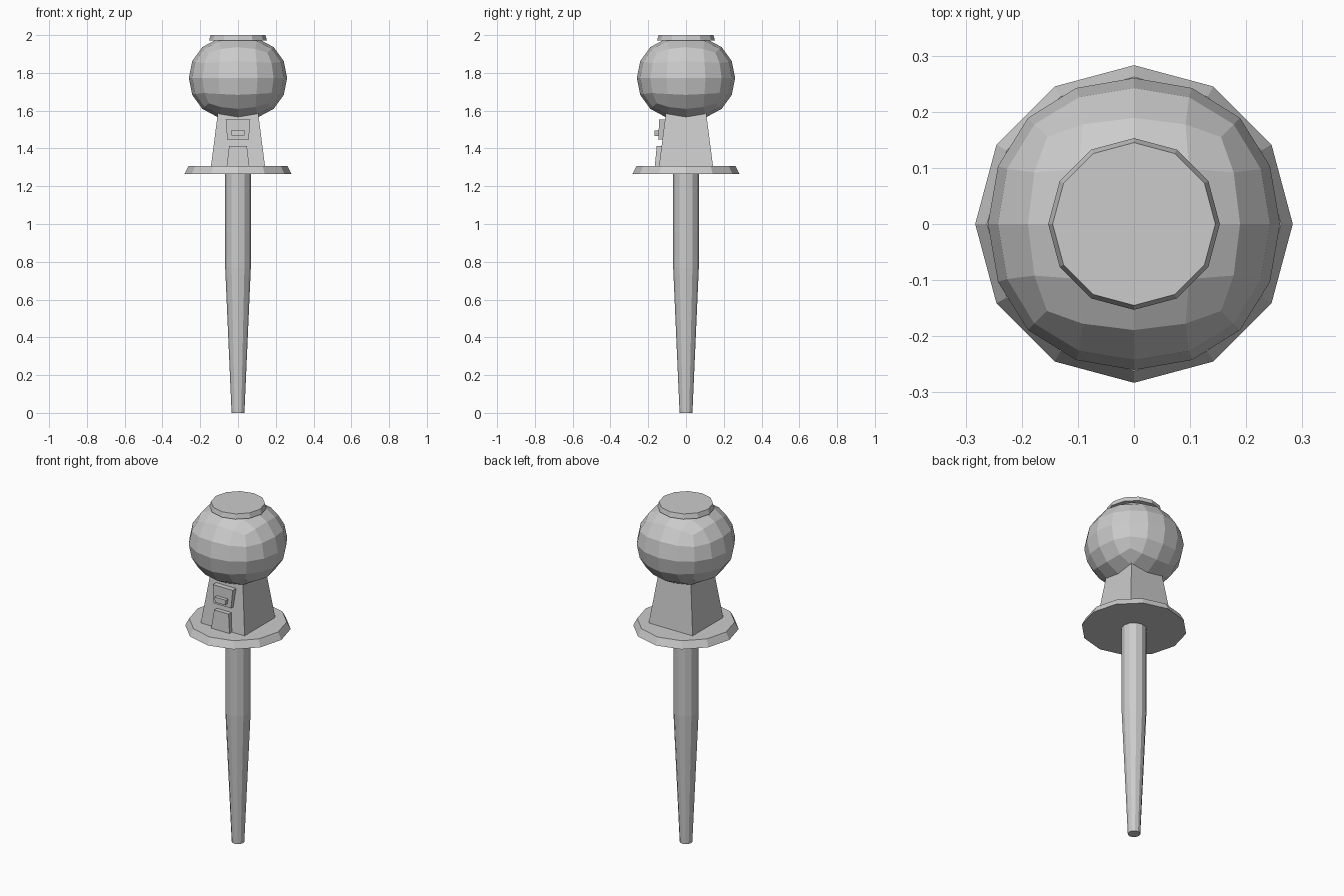
import bpy
from math import cos, sin, pi

if "Cube" in bpy.data.objects:
    bpy.data.objects.remove(bpy.data.objects["Cube"])


def make(name, verts, faces):
    mesh = bpy.data.meshes.new(name)
    mesh.from_pydata(verts, [], faces)
    mesh.update()
    obj = bpy.data.objects.new(name, mesh)
    bpy.context.collection.objects.link(obj)
    return obj


def loft(name, rings):
    """Skin a list of equal vertex rings (counter-clockwise from above) and cap both ends."""
    n = len(rings[0])
    verts = [v for ring in rings for v in ring]
    faces = [list(range(n))[::-1]]
    for k in range(len(rings) - 1):
        a, b = k * n, (k + 1) * n
        faces += [(a + i, a + (i + 1) % n, b + (i + 1) % n, b + i) for i in range(n)]
    faces.append([(len(rings) - 1) * n + i for i in range(n)])
    return make(name, verts, faces)


def lathe(name, profile, sides=12):
    return loft(name, [[(r * cos(2 * pi * i / sides), r * sin(2 * pi * i / sides), z)
                        for i in range(sides)] for r, z in profile])


def block(name, levels):
    """Tapered box from (half width, front y, back y, z) levels."""
    return loft(name, [[(-w, f, z), (w, f, z), (w, b, z), (-w, b, z)]
                       for w, f, b, z in levels])


# Tapered post, base plate and lid
lathe("post", [(0.034, 0), (0.068, 0.77), (0.068, 1.27)])
lathe("base_plate", [(0.283, 1.265), (0.262, 1.306)])
lathe("lid", [(0.153, 1.972), (0.145, 2.0)])

# Square tapered body
block("body", [(0.143, -0.143, 0.143, 1.306), (0.1, -0.1, 0.1, 1.64)])

# Front fittings
block("chute_door", [(0.06, -0.165, -0.13, 1.306), (0.047, -0.155, -0.12, 1.413)])
block("coin_panel", [(0.057, -0.147, -0.115, 1.447), (0.065, -0.142, -0.1, 1.553)])
block("turn_handle", [(0.033, -0.168, -0.14, 1.467), (0.037, -0.166, -0.138, 1.496)])

# Globe: subdivided cube, slightly squashed
bpy.ops.mesh.primitive_cube_add(size=2, location=(0, 0, 1.773))
globe = bpy.context.object
globe.name = "globe"
globe.scale = (0.31, 0.31, 0.268)
sub = globe.modifiers.new("round", "SUBSURF")
sub.levels = sub.render_levels = 2
